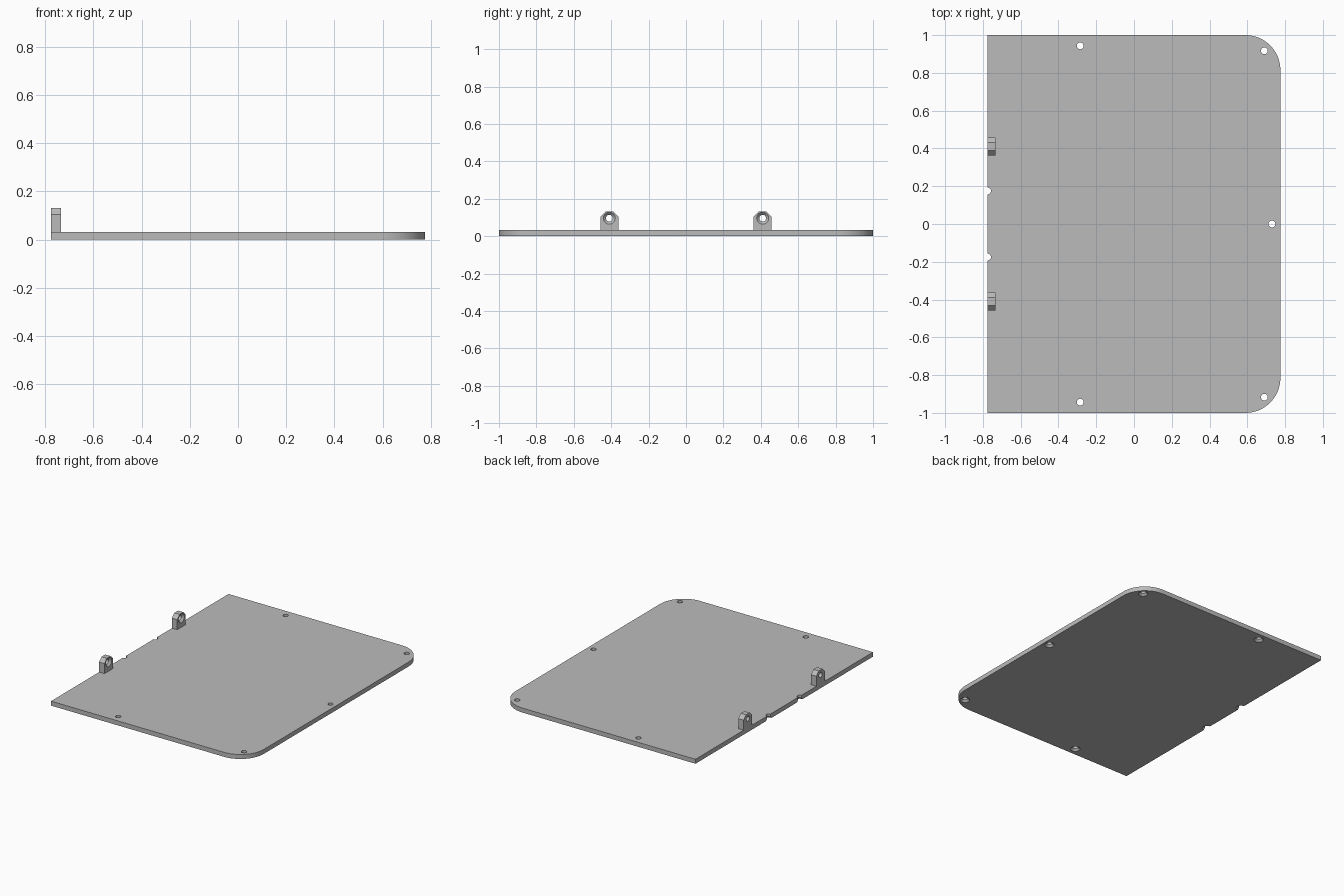
import bpy, bmesh
from math import sin, cos, pi
from mathutils import Vector

if "Cube" in bpy.data.objects:
    bpy.data.objects.remove(bpy.data.objects["Cube"], do_unlink=True)

HALF_X, HALF_Y, THICK = 0.775, 1.0, 0.032
CORNER, HOLE, SINK = 0.185, 0.018, 0.032

grey = bpy.data.materials.new("plain grey")
grey.use_nodes = True
grey.diffuse_color = (0.5, 0.5, 0.5, 1)
grey.node_tree.nodes["Principled BSDF"].inputs["Base Color"].default_value = (0.5, 0.5, 0.5, 1)


def finish(bm, name):
    bmesh.ops.recalc_face_normals(bm, faces=bm.faces)
    mesh = bpy.data.meshes.new(name)
    bm.to_mesh(mesh)
    bm.free()
    mesh.materials.append(grey)
    obj = bpy.data.objects.new(name, mesh)
    bpy.context.collection.objects.link(obj)
    return obj


def prism(name, outline, direction):
    """Extrude a closed outline along a direction."""
    bm = bmesh.new()
    face = bm.faces.new([bm.verts.new(p) for p in outline])
    new = bmesh.ops.extrude_face_region(bm, geom=[face])["geom"]
    verts = [v for v in new if isinstance(v, bmesh.types.BMVert)]
    bmesh.ops.translate(bm, verts=verts, vec=direction)
    return finish(bm, name)


def countersinks(spots, axis, sides=32):
    """Screw-shaped cutters: a flared mouth narrowing to a straight shaft."""
    axis = Vector(axis)
    turn = Vector((0, 0, 1)).rotation_difference(axis)
    depth = SINK - HOLE
    profile = [(-0.01, SINK + 0.01), (depth, HOLE), (0.08, HOLE)]
    bm = bmesh.new()
    for spot in spots:
        rings = []
        for t, r in profile:
            rings.append([bm.verts.new(Vector(spot) + turn @ Vector(
                (r * cos(2 * pi * i / sides), r * sin(2 * pi * i / sides), t)))
                for i in range(sides)])
        for a, b in zip(rings, rings[1:]):
            for i in range(sides):
                j = (i + 1) % sides
                bm.faces.new((a[i], a[j], b[j], b[i]))
        bm.faces.new(rings[0])
        bm.faces.new(rings[-1])
    return finish(bm, "hole_cutter")


def cut(obj, cutter):
    mod = obj.modifiers.new("holes", "BOOLEAN")
    mod.operation, mod.solver, mod.object = "DIFFERENCE", "EXACT", cutter
    bpy.context.view_layer.update()
    graph = bpy.context.evaluated_depsgraph_get()
    mesh = bpy.data.meshes.new_from_object(obj.evaluated_get(graph))
    obj.modifiers.clear()
    obj.data = mesh
    bpy.data.objects.remove(cutter, do_unlink=True)
    bpy.ops.object.select_all(action="DESELECT")
    obj.select_set(True)
    bpy.context.view_layer.objects.active = obj
    bpy.ops.object.shade_smooth_by_angle(angle=pi / 6)


# Base plate, rounded at the two corners on its left side
outline = [(-HALF_X, HALF_Y, 0), (-HALF_X, -HALF_Y, 0)]
for side, start in ((-1, -pi / 2), (1, 0)):
    for i in range(17):
        a = start + i / 16 * pi / 2
        outline.append((HALF_X - CORNER + CORNER * cos(a),
                        side * (HALF_Y - CORNER) + CORNER * sin(a), 0))
plate = prism("base_plate", outline, (0, 0, THICK))

# Screw holes flared underneath, and two half holes on the straight edge
spots = [(0.73, 0, 0)]
for s in (-1, 1):
    spots += [(-0.285, s * 0.943, 0), (0.69, s * 0.917, 0), (-HALF_X, s * 0.175, 0)]
cut(plate, countersinks(spots, (0, 0, 1)))

# Upright lugs with chamfered tops and a flared hole
for name, y in (("front_lug", -0.41), ("back_lug", 0.41)):
    half = [(0.048, THICK), (0.048, 0.104), (0.021, 0.131)]
    section = half + [(-dy, z) for dy, z in reversed(half)]
    lug = prism(name, [(-HALF_X, y + dy, z) for dy, z in section], (0.042, 0, 0))
    cut(lug, countersinks([(-HALF_X + 0.042, y, 0.096)], (-1, 0, 0)))
